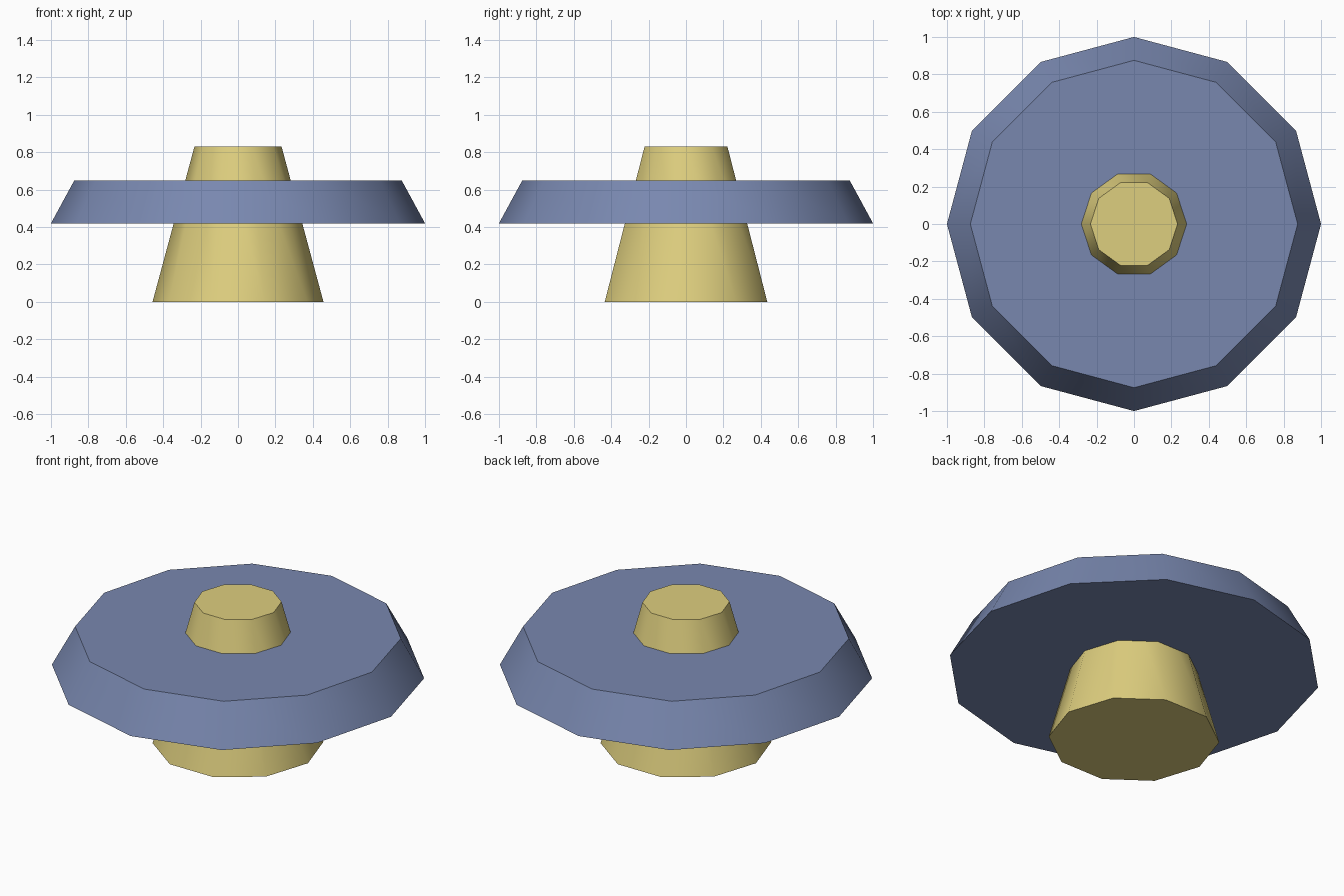
import bpy
from math import radians

cube = bpy.data.objects.get("Cube")
if cube:
    bpy.data.objects.remove(cube, do_unlink=True)


def make_material(name, color):
    mat = bpy.data.materials.new(name)
    mat.use_nodes = True
    mat.diffuse_color = color
    mat.node_tree.nodes["Principled BSDF"].inputs["Base Color"].default_value = color
    return mat


def frustum(name, sides, r_bottom, r_top, z_bottom, z_top, mat):
    """Tapered prism with a corner on +x, smooth around its side."""
    bpy.ops.mesh.primitive_cone_add(
        vertices=sides, radius1=r_bottom, radius2=r_top, depth=z_top - z_bottom,
        location=(0, 0, (z_bottom + z_top) / 2), rotation=(0, 0, radians(90)))
    obj = bpy.context.object
    obj.name = obj.data.name = name
    obj.data.materials.append(mat)
    bpy.ops.object.shade_smooth_by_angle(angle=radians(45))
    return obj


blue = make_material("slate blue", (0.19, 0.245, 0.43, 1))
gold = make_material("pale gold", (0.73, 0.62, 0.21, 1))

# Tapered core running through the wide bevelled disc
frustum("core", 10, 0.457, 0.233, 0, 0.83, gold)
frustum("disc", 12, 1.0, 0.875, 0.42, 0.65, blue)
